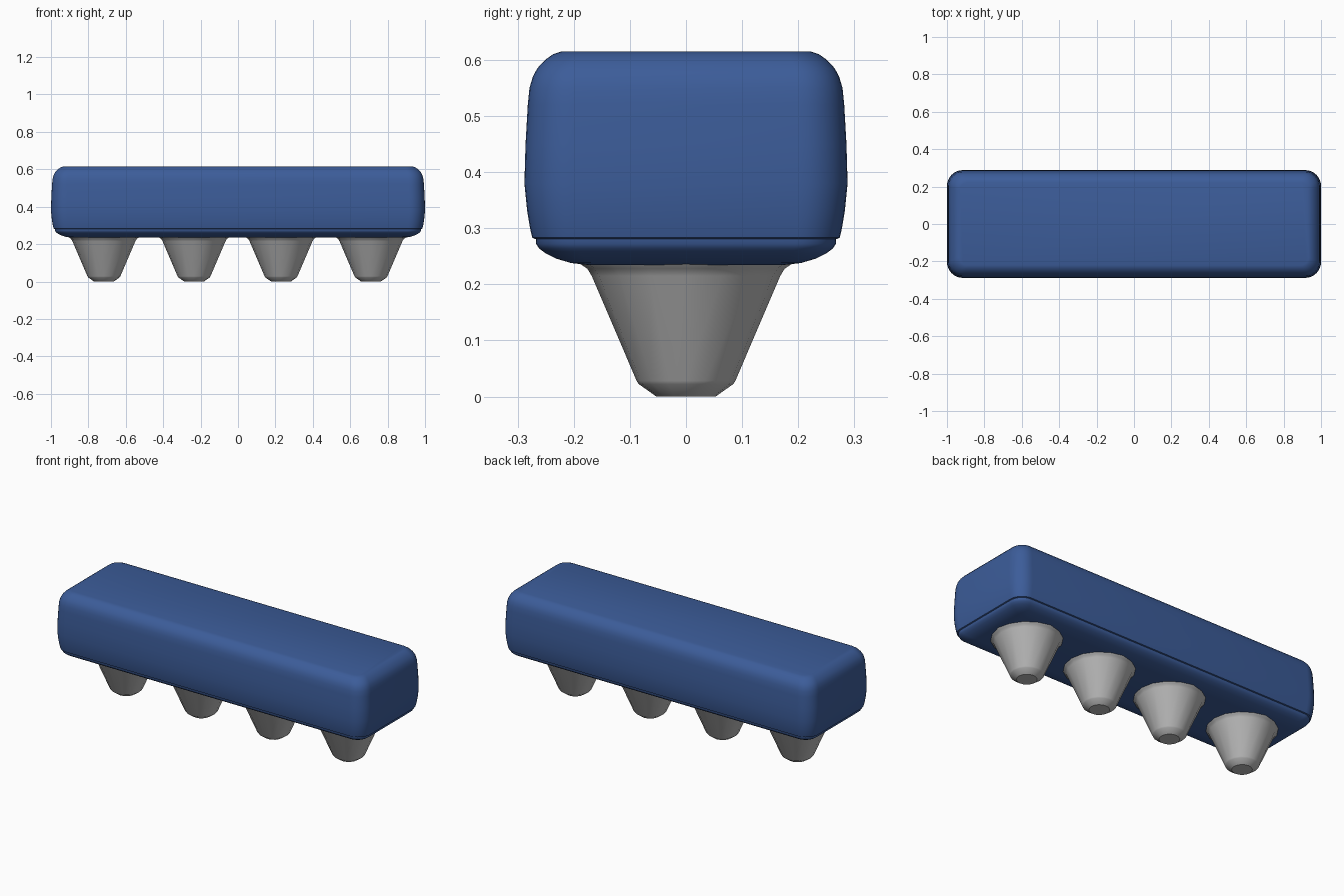
import bpy, bmesh, math

if "Cube" in bpy.data.objects:
    bpy.data.objects.remove(bpy.data.objects["Cube"])


def material(name, rgb):
    m = bpy.data.materials.new(name)
    m.diffuse_color = (*rgb, 1)
    m.use_nodes = True
    m.node_tree.nodes["Principled BSDF"].inputs["Base Color"].default_value = m.diffuse_color
    return m


blue = material("blue fabric", (0.045, 0.108, 0.32))
grey = material("grey metal", (0.50, 0.50, 0.50))


def rounded_rect(hx, hy, r, n=8):
    """Points around a rounded rectangle."""
    pts = []
    for k, (sx, sy) in enumerate([(1, 1), (-1, 1), (-1, -1), (1, -1)]):
        for i in range(n + 1):
            a = math.radians(90) * (k + i / n)
            pts.append((sx * (hx - r) + r * math.cos(a), sy * (hy - r) + r * math.sin(a)))
    return pts


def loft(name, rings, mat, angle):
    """Skin a stack of (z, points) rings and cap both ends."""
    bm = bmesh.new()
    rows = [[bm.verts.new((x, y, z)) for x, y in pts] for z, pts in rings]
    n = len(rows[0])
    for a, b in zip(rows, rows[1:]):
        for i in range(n):
            j = (i + 1) % n
            bm.faces.new((a[i], a[j], b[j], b[i]))
    bm.faces.new(rows[0][::-1])
    bm.faces.new(rows[-1])
    me = bpy.data.meshes.new(name)
    bm.to_mesh(me)
    bm.free()
    ob = bpy.data.objects.new(name, me)
    bpy.context.collection.objects.link(ob)
    me.materials.append(mat)
    bpy.ops.object.select_all(action='DESELECT')
    ob.select_set(True)
    bpy.context.view_layer.objects.active = ob
    bpy.ops.object.shade_smooth_by_angle(angle=math.radians(angle))
    return ob


def slab(name, profile, mat):
    """Box-like part from a side profile of (z, half depth)."""
    rings = []
    for z, hy in profile:
        inset = 0.288 - hy
        rings.append((z, rounded_rect(1 - inset, hy, max(0.03, 0.085 - inset * 0.6))))
    return loft(name, rings, mat, 40)


# Seat cushion with softly bulging sides
slab("seat_cushion", [
    (0.278, 0.262), (0.283, 0.274), (0.30, 0.278), (0.33, 0.283), (0.38, 0.288),
    (0.45, 0.286), (0.52, 0.282), (0.55, 0.279), (0.57, 0.273), (0.585, 0.265),
    (0.60, 0.251), (0.61, 0.237), (0.615, 0.222)], blue)

# Narrower base band tucked under the cushion
slab("base_band", [
    (0.234, 0.17), (0.238, 0.205), (0.246, 0.232), (0.255, 0.25), (0.264, 0.262),
    (0.272, 0.267), (0.284, 0.268), (0.288, 0.262)], blue)

# Four tapered feet with chamfered tips
foot_profile = [(0.0, 0.053), (0.003, 0.057), (0.022, 0.084), (0.028, 0.088),
                (0.215, 0.168), (0.228, 0.176), (0.236, 0.188), (0.24, 0.19)]
for i, x in enumerate((-0.717, -0.235, 0.23, 0.711)):
    rings = [(z, [(x + r * math.cos(math.tau * k / 16), r * math.sin(math.tau * k / 16))
                  for k in range(16)]) for z, r in foot_profile]
    loft(f"foot_{i + 1}", rings, grey, 35)
